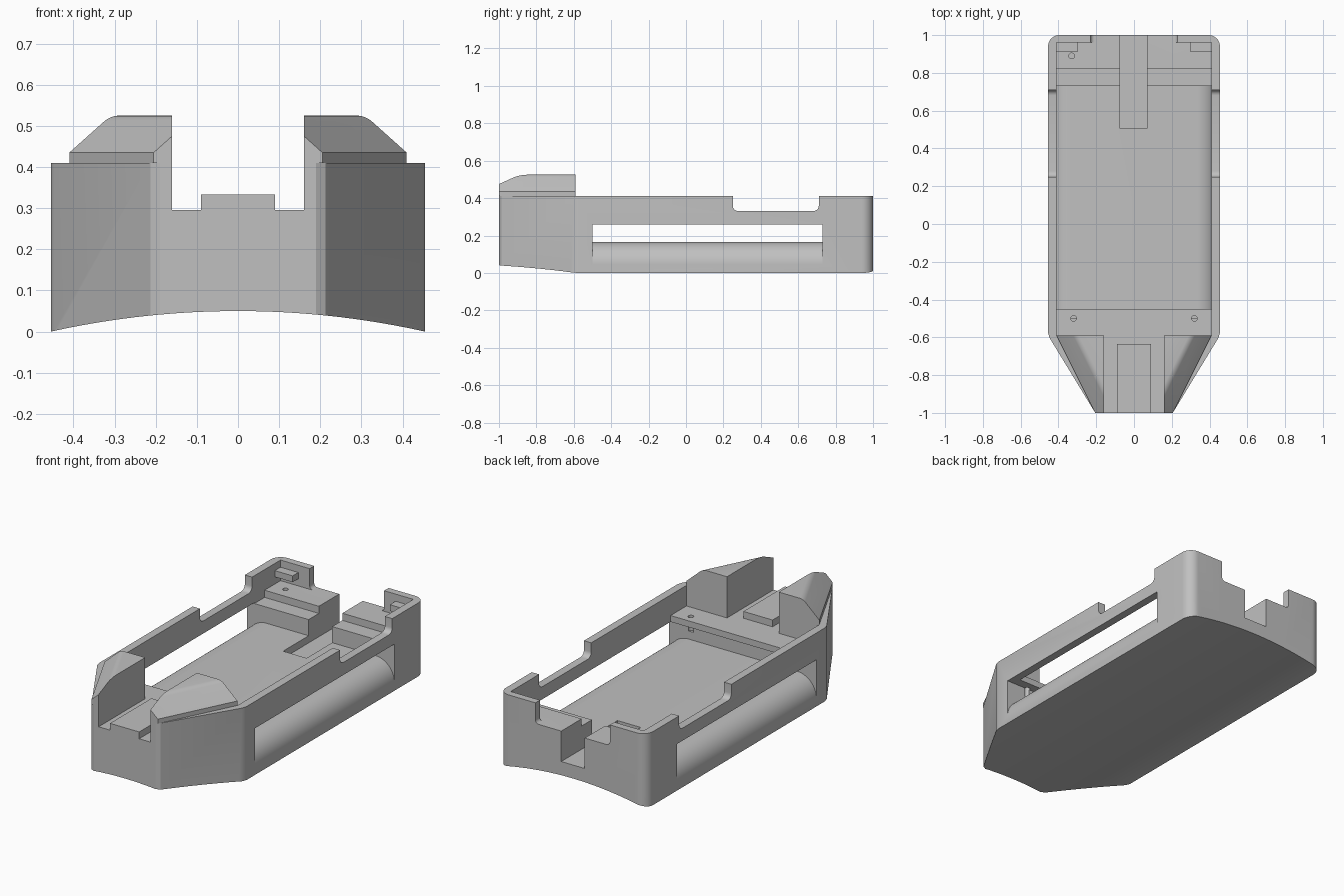
import bpy, bmesh, math
from mathutils import Vector

cube = bpy.data.objects.get("Cube")
if cube:
    bpy.data.objects.remove(cube, do_unlink=True)

grey = bpy.data.materials.new("plain grey")
grey.use_nodes = True
colour = (0.53, 0.53, 0.53, 1)
grey.diffuse_color = colour
grey.node_tree.nodes["Principled BSDF"].inputs["Base Color"].default_value = colour


def place(axis, a, b, t):
    """Map profile coordinates to space, with t along the extrusion axis."""
    return {"x": (t, a, b), "y": (a, t, b), "z": (a, b, t)}[axis]


def add_object(name, bm):
    bmesh.ops.recalc_face_normals(bm, faces=bm.faces)
    mesh = bpy.data.meshes.new(name)
    bm.to_mesh(mesh)
    bm.free()
    mesh.materials.append(grey)
    obj = bpy.data.objects.new(name, mesh)
    bpy.context.collection.objects.link(obj)
    return obj


def prism_mesh(points, axis, lo, hi):
    bm = bmesh.new()
    low = [bm.verts.new(place(axis, a, b, lo)) for a, b in points]
    high = [bm.verts.new(place(axis, a, b, hi)) for a, b in points]
    bm.faces.new(low)
    bm.faces.new(high)
    for i in range(len(points)):
        j = (i + 1) % len(points)
        bm.faces.new((low[i], low[j], high[j], high[i]))
    return bm


def prism(name, points, axis, lo, hi):
    return add_object(name, prism_mesh(points, axis, lo, hi))


def arc(ca, cb, r, start, end, n=10):
    angles = [math.radians(start + (end - start) * i / n) for i in range(n + 1)]
    return [(ca + r * math.cos(t), cb + r * math.sin(t)) for t in angles]


def rect(a0, a1, b0, b1):
    return [(a0, b0), (a1, b0), (a1, b1), (a0, b1)]


def activate(obj):
    bpy.ops.object.select_all(action="DESELECT")
    obj.select_set(True)
    bpy.context.view_layer.objects.active = obj


def cut(target, cutter):
    cutter.hide_render = True
    mod = target.modifiers.new("cut", "BOOLEAN")
    mod.operation, mod.solver, mod.object = "DIFFERENCE", "EXACT", cutter
    activate(target)
    bpy.ops.object.modifier_apply(modifier=mod.name)
    bpy.data.objects.remove(cutter, do_unlink=True)


HALF, NOSE, SHOULDER, RIM, SHELF = 0.455, 0.205, -0.59, 0.41, 0.295
FLOOR, INNER = 0.165, 0.41

# Outer shell: tapered nose, rounded rear corners
half_plan = [(NOSE - 0.015, -1), (NOSE + 0.008, -0.987), (HALF - 0.008, SHOULDER - 0.013),
             (HALF, SHOULDER + 0.015)] + arc(HALF - 0.06, 0.94, 0.06, 0, 90)
plan = half_plan + [(-x, y) for x, y in reversed(half_plan)]
body = prism("case_body", plan, "z", 0, RIM)

# Arched underside
sag = 0.05
radius = (HALF ** 2 + sag ** 2) / (2 * sag)
spread = math.degrees(math.asin(0.5 / radius))
under = arc(0, sag - radius, radius, 90 - spread, 90 + spread, 32)
cut(body, prism("arch_cutter", under + [(-0.5, -0.2), (0.5, -0.2)], "y", -1.1, 1.1))

# Interior: front shelf with undercut, bay floor, two rear steps
interior = [(SHOULDER, 0.6), (SHOULDER, SHELF), (-0.45, SHELF), (-0.45, 0.26),
            (-0.5, 0.26), (-0.5, FLOOR), (0.73, FLOOR), (0.73, 0.255),
            (0.82, 0.255), (0.82, SHELF), (0.96, SHELF), (0.96, 0.6)]
cut(body, prism("interior_cutter", interior, "x", -INNER, INNER))

# Long side windows whose sills roll over from floor to wall
r = 0.12
for side in (1, -1):
    sill = arc(HALF - r, FLOOR - r, r, 0, 90, 14)
    window = sill + [(HALF - r, 0.26), (0.6, 0.26), (0.6, FLOOR - r)]
    cut(body, prism("window_cutter", [(side * x, z) for x, z in window], "y", -0.5, 0.73))

# Dips in the side rims, with rounded lower corners
dip = arc(0.28, 0.36, 0.03, 180, 270, 6) + arc(0.68, 0.36, 0.03, 270, 360, 6)
cut(body, prism("rim_dip_cutter", dip + [(0.71, 0.6), (0.25, 0.6)], "x", -0.6, 0.6))

# Rear opening, rear slot and front channel
opening = arc(-0.21, SHELF + 0.02, 0.02, 180, 270, 6) + arc(0.21, SHELF + 0.02, 0.02, 270, 360, 6)
cut(body, prism("opening_cutter", opening + [(0.23, 0.6), (-0.23, 0.6)], "y", 0.9, 1.1))
cut(body, prism("slot_cutter", rect(-0.075, 0.07, 0.505, 1.1), "z", 0.125, 0.6))
cut(body, prism("channel_cutter", rect(-0.16, 0.16, -1.1, -0.55), "z", SHELF, 0.6))

# Screw holes
for x, y, low in ((-0.32, -0.5, 0.21), (0.32, -0.5, 0.21), (-0.33, 0.89, 0.24)):
    cut(body, prism("hole_cutter", arc(x, y, 0.015, 0, 337.5, 15), "z", low, 0.4))

parts = [body]

# Front cheeks with a rounded chamfer along the tapered side
for side, label in ((1, "left"), (-1, "right")):
    outline = [(0.16, -1), (NOSE, -1), (INNER, SHOULDER), (0.16, SHOULDER)]
    bm = prism_mesh(outline, "z", RIM, 0.525)
    outward = Vector((-SHOULDER - (-1) * -1, 0, 0))
    outward = Vector((SHOULDER + 1, NOSE - INNER, 0)).normalized()
    edge = Vector((NOSE, -1, 0))
    fillet = 0.05
    centre = edge - outward * (0.09 + 0.414 * fillet) + Vector((0, 0, 0.525 - fillet))
    for angle in (45, 36, 27, 18, 9):
        t = math.radians(angle)
        normal = outward * math.sin(t) + Vector((0, 0, math.cos(t)))
        geom = bm.verts[:] + bm.edges[:] + bm.faces[:]
        bmesh.ops.bisect_plane(bm, geom=geom, plane_co=centre + normal * fillet,
                               plane_no=normal, clear_outer=True)
        bmesh.ops.holes_fill(bm, edges=[e for e in bm.edges if e.is_boundary])
    bmesh.ops.scale(bm, vec=(side, 1, 1), verts=bm.verts)
    parts.append(add_object(label + "_cheek", bm))

    # Small retaining tabs in the rear corners
    tab = rect(*sorted((side * 0.30, side * (INNER + 0.005))), 0.91, 0.965)
    parts.append(prism(label + "_rear_tab", tab, "z", 0.335, 0.37))

# Raised plate in the front channel
parts.append(prism("front_plate", rect(-0.09, 0.09, -1, -0.635), "z", SHELF, 0.333))

for part in parts:
    activate(part)
    bpy.ops.object.shade_smooth_by_angle(angle=math.radians(25))
